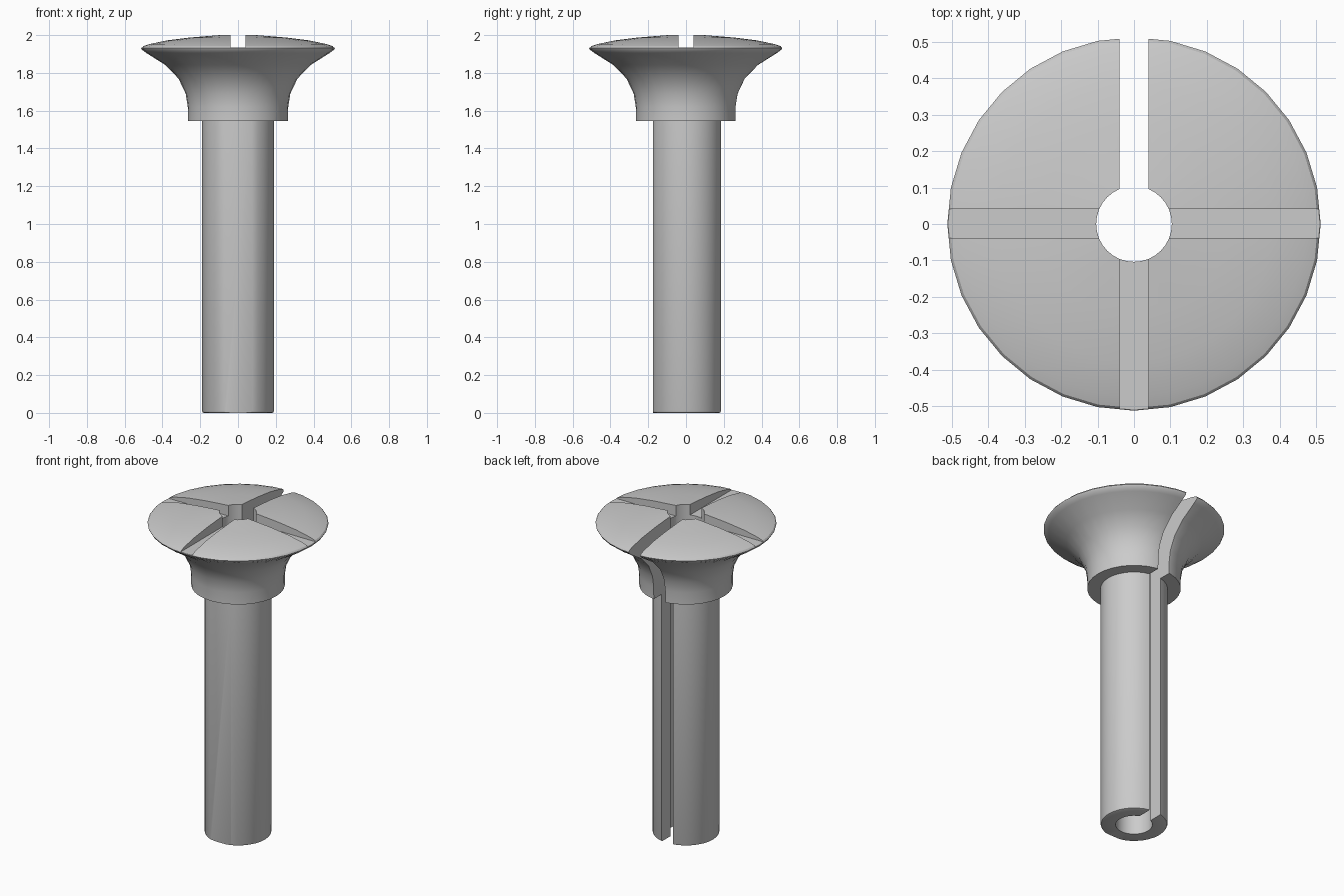
import bpy, bmesh, math
from mathutils import Matrix, Vector

if "Cube" in bpy.data.objects:
    bpy.data.objects.remove(bpy.data.objects["Cube"])

SEGMENTS = 32


def lathe(name, profile):
    """Revolve a closed (radius, z) profile around the z axis."""
    bm = bmesh.new()
    rings = []
    for i in range(SEGMENTS):
        a = 2 * math.pi * i / SEGMENTS
        rings.append([bm.verts.new((r * math.cos(a), r * math.sin(a), z)) for r, z in profile])
    n = len(profile)
    for i in range(SEGMENTS):
        a, b = rings[i], rings[(i + 1) % SEGMENTS]
        for j in range(n):
            k = (j + 1) % n
            bm.faces.new((a[j], b[j], b[k], a[k]))
    bmesh.ops.recalc_face_normals(bm, faces=bm.faces)
    return finish(name, bm)


def finish(name, bm):
    mesh = bpy.data.meshes.new(name)
    bm.to_mesh(mesh)
    bm.free()
    obj = bpy.data.objects.new(name, mesh)
    bpy.context.collection.objects.link(obj)
    return obj


def cut_box(target, name, low, high):
    """Subtract an axis-aligned box from the target."""
    low, high = Vector(low), Vector(high)
    bm = bmesh.new()
    bmesh.ops.create_cube(bm, size=1, matrix=Matrix.Translation((low + high) / 2)
                          @ Matrix.Diagonal((*(high - low), 1)))
    cutter = finish(name, bm)
    cutter.hide_render = True
    mod = target.modifiers.new(name, 'BOOLEAN')
    mod.operation = 'DIFFERENCE'
    mod.solver = 'EXACT'
    mod.object = cutter
    bpy.context.view_layer.objects.active = target
    bpy.ops.object.modifier_apply(modifier=mod.name)
    bpy.data.objects.remove(cutter)


# Hollow stem, collar, flared neck and domed head
bolt = lathe("slotted_bolt", [
    (0.104, 0), (0.18, 0), (0.187, 0.003), (0.19, 0.01), (0.19, 1.545),
    (0.265, 1.545), (0.266, 1.62), (0.277, 1.69), (0.315, 1.77), (0.385, 1.842),
    (0.485, 1.905), (0.508, 1.922), (0.513, 1.932), (0.506, 1.941), (0.475, 1.952),
    (0.38, 1.972), (0.26, 1.987), (0.104, 2.0)])

# Flat along the front of the stem
cut_box(bolt, "stem_flat", (-0.4, -0.5, -0.1), (0.4, -0.1752, 1.545))
# Full-height slot at the back
cut_box(bolt, "back_slot", (-0.04, 0, -0.1), (0.04, 0.7, 2.1))
# Shallow cross slots in the head
cut_box(bolt, "cross_slot_x", (-0.7, -0.039, 1.934), (0.7, 0.041, 2.1))
cut_box(bolt, "cross_slot_y", (-0.04, -0.7, 1.934), (0.04, 0, 2.1))

bpy.ops.object.select_all(action='DESELECT')
bolt.select_set(True)
bpy.context.view_layer.objects.active = bolt
bpy.ops.object.shade_smooth_by_angle(angle=math.radians(30))
